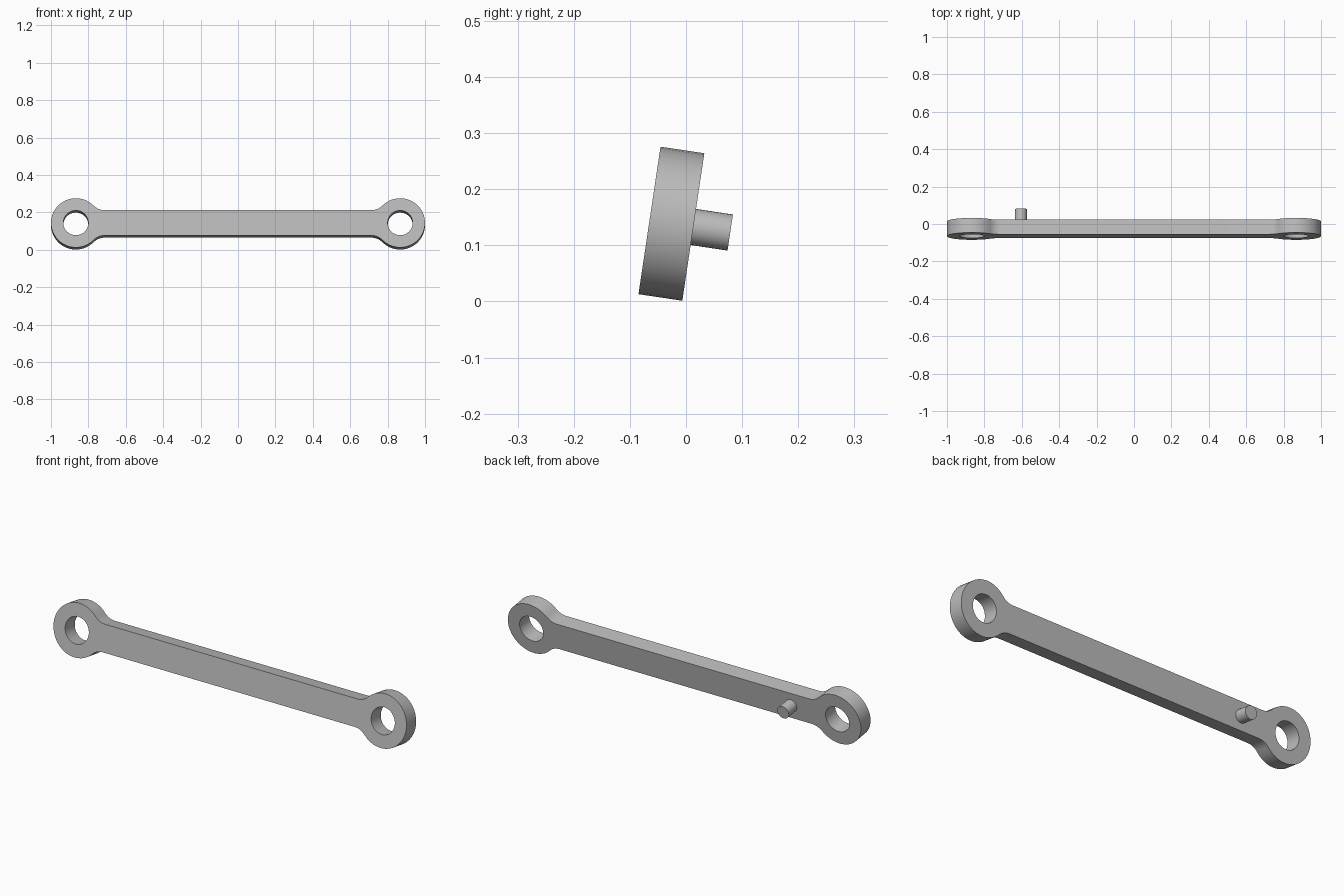
import bpy
import math
from math import sin, cos, pi
from mathutils import Vector, Matrix

cube = bpy.data.objects.get("Cube")
if cube:
    bpy.data.objects.remove(cube)

EYE_X, EYE_R, HOLE_R = 0.867, 0.133, 0.067
BAR_H, FILLET = 0.0685, 0.08
THICK, TILT = 0.079, math.radians(8.5)
PIN_X, PIN_R, PIN_LEN = -0.605, 0.0325, 0.0665
FRAME = Matrix.Translation((0, -0.026, 0.1385)) @ Matrix.Rotation(pi / 2 - TILT, 4, 'X')

steel = bpy.data.materials.new("grey steel")
steel.use_nodes = True
steel.diffuse_color = (0.5, 0.5, 0.5, 1)
steel.node_tree.nodes["Principled BSDF"].inputs["Base Color"].default_value = (0.5, 0.5, 0.5, 1)


def arc(cx, cy, r, a0, a1, n):
    return [(cx + r * cos(a0 + (a1 - a0) * i / n), cy + r * sin(a0 + (a1 - a0) * i / n))
            for i in range(n + 1)]


def finish(obj):
    bpy.ops.object.select_all(action='DESELECT')
    obj.select_set(True)
    bpy.context.view_layer.objects.active = obj
    if obj.type == 'CURVE':
        bpy.ops.object.convert(target='MESH')
    obj = bpy.context.object
    obj.data.materials.clear()
    obj.data.materials.append(steel)
    bpy.ops.object.shade_smooth_by_angle(angle=math.radians(30))


# Outline of one upper quarter: fillet out of the bar, then round the eye
dx = math.sqrt((EYE_R + FILLET) ** 2 - (BAR_H + FILLET) ** 2)
a = math.atan2(BAR_H + FILLET, -dx)
quarter = arc(EYE_X - dx, BAR_H + FILLET, FILLET, -pi / 2, a - pi, 8)
quarter += arc(EYE_X, 0, EYE_R, a, 0, 14)[1:]
right = quarter + [(x, -y) for x, y in quarter[-2::-1]]
outline = right + [(-x, -y) for x, y in right]

# Link bar with an eye at each end
curve = bpy.data.curves.new("link_bar", 'CURVE')
curve.dimensions = '2D'
curve.fill_mode = 'BOTH'
curve.extrude = THICK / 2
for loop in (outline, *(arc(s * EYE_X, 0, HOLE_R, 0, 2 * pi, 32)[:-1] for s in (-1, 1))):
    spline = curve.splines.new('POLY')
    spline.points.add(len(loop) - 1)
    for point, (x, y) in zip(spline.points, loop):
        point.co = (x, y, 0, 1)
    spline.use_cyclic_u = True
bar = bpy.data.objects.new("link_bar", curve)
bpy.context.collection.objects.link(bar)
bar.matrix_world = FRAME
finish(bar)

# Round pin on the back face
bpy.ops.mesh.primitive_cylinder_add(vertices=32, radius=PIN_R, depth=PIN_LEN)
pin = bpy.context.object
pin.name = "back_pin"
pin.matrix_world = FRAME @ Matrix.Translation(Vector((PIN_X, 0, -(THICK + PIN_LEN) / 2)))
finish(pin)
